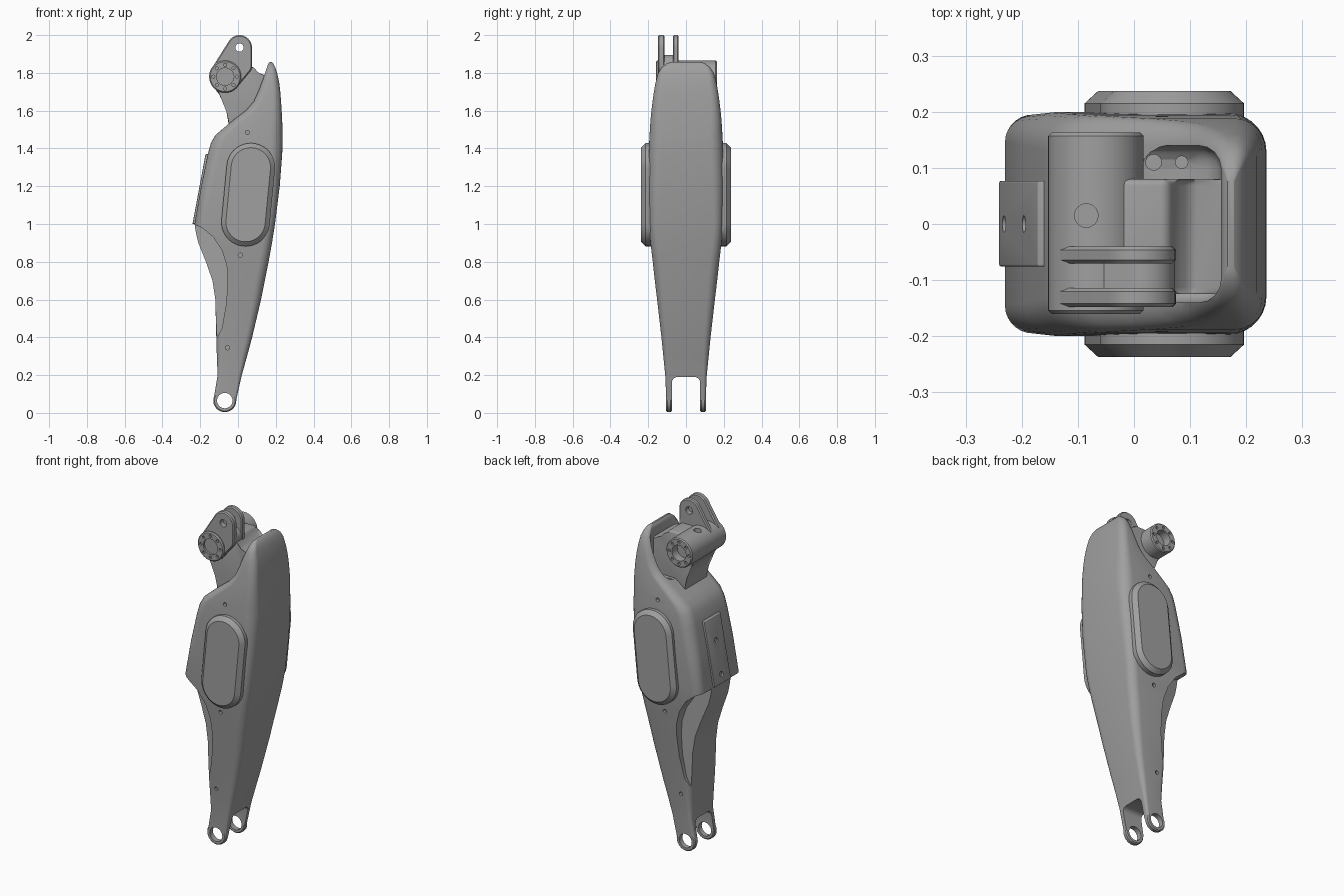
import bpy, bmesh, math
from mathutils import Vector, Matrix

cube = bpy.data.objects.get("Cube")
if cube:
    bpy.data.objects.remove(cube, do_unlink=True)

GREY = (0.35, 0.35, 0.35, 1)
mat = bpy.data.materials.new("machined grey")
mat.use_nodes = True
mat.diffuse_color = GREY
bsdf = mat.node_tree.nodes["Principled BSDF"]
bsdf.inputs["Base Color"].default_value = GREY
bsdf.inputs["Roughness"].default_value = 0.6
parts = []


def finish(bm, name):
    """Turn a bmesh into an object"""
    bmesh.ops.recalc_face_normals(bm, faces=bm.faces)
    me = bpy.data.meshes.new(name)
    bm.to_mesh(me)
    bm.free()
    me.materials.append(mat)
    ob = bpy.data.objects.new(name, me)
    bpy.context.collection.objects.link(ob)
    parts.append(ob)
    return ob


def hull(name, circles, layers, seg=40):
    """Convex plate around (x, z, r) circles, stacked in (y, inset) layers"""
    bm = bmesh.new()
    for y, inset in layers:
        for x, z, r in circles:
            for i in range(seg):
                a = math.tau * i / seg
                bm.verts.new((x + (r - inset) * math.cos(a), y, z + (r - inset) * math.sin(a)))
    res = bmesh.ops.convex_hull(bm, input=bm.verts)
    loose = {g for g in res["geom_interior"] if isinstance(g, bmesh.types.BMVert)}
    bmesh.ops.delete(bm, geom=list(loose), context="VERTS")
    bmesh.ops.dissolve_limit(bm, angle_limit=0.01, verts=bm.verts, edges=bm.edges)
    return finish(bm, name)


def plate(name, y0, y1):
    return [(y0, 0.006), (y0 + 0.006, 0), (y1 - 0.006, 0), (y1, 0.006)]


def prism(name, profile, y0, y1, lean=0.0, bevel=0.0):
    """Extrude an (x, z) profile along y; lean slants the inner face"""
    bm = bmesh.new()
    rows = [[bm.verts.new((x, y + k * (x + 0.24), z)) for x, z in profile]
            for y, k in ((y0, lean), (y1, 0))]
    bm.faces.new(rows[0])
    bm.faces.new(rows[1][::-1])
    n = len(profile)
    for i in range(n):
        j = (i + 1) % n
        bm.faces.new((rows[0][i], rows[1][i], rows[1][j], rows[0][j]))
    if bevel:
        bmesh.ops.bevel(bm, geom=bm.edges[:], offset=bevel, segments=4, profile=0.5, affect="EDGES")
    return finish(bm, name)


def block(name, lo, hi, bevel):
    return prism(name, [(lo[0], lo[2]), (hi[0], lo[2]), (hi[0], hi[2]), (lo[0], hi[2])],
                 lo[1], hi[1], bevel=bevel)


def rod(pos, direction, r, depth):
    """Cylindrical cutter centred on a point"""
    bm = bmesh.new()
    turn = Vector(direction).to_track_quat("Z", "Y").to_matrix().to_4x4()
    bmesh.ops.create_cone(bm, cap_ends=True, segments=24, radius1=r, radius2=r,
                          depth=depth, matrix=Matrix.Translation(pos) @ turn)
    return finish(bm, "hole_cutter")


def cut(ob, cutters):
    """Subtract cutters and bake the result"""
    for c in cutters:
        c.hide_render = True
        mod = ob.modifiers.new("cut", "BOOLEAN")
        mod.operation, mod.solver, mod.object = "DIFFERENCE", "EXACT", c
    dg = bpy.context.evaluated_depsgraph_get()
    me = bpy.data.meshes.new_from_object(ob.evaluated_get(dg))
    ob.modifiers.clear()
    ob.data = me
    for c in cutters:
        parts.remove(c)
        bpy.data.objects.remove(c, do_unlink=True)


# Main shell: rounded rectangles lofted upward (z, back x, front x, half width, corner)
SECTIONS = [
    (.065, -.13, -.01, .104, .012), (.2, -.108, .02, .11, .02), (.3, -.112, .048, .12, .03),
    (.4, -.115, .075, .13, .035), (.6, -.12, .122, .153, .045), (.7, -.135, .142, .165, .05),
    (.8, -.17, .162, .176, .05), (.9, -.21, .18, .188, .05), (.95, -.222, .188, .192, .05),
    (1, -.23, .196, .195, .05), (1.2, -.195, .221, .2, .06), (1.37, -.16, .234, .197, .065),
    (1.43, -.143, .236, .195, .065), (1.47, -.12, .236, .193, .065), (1.5, -.085, .235, .191, .06),
    (1.55, -.025, .234, .188, .055), (1.6, .04, .231, .183, .05), (1.65, .083, .228, .177, .045),
    (1.7, .105, .224, .17, .042), (1.75, .122, .218, .161, .04), (1.8, .142, .207, .147, .03),
    (1.83, .153, .197, .127, .02), (1.85, .161, .186, .1, .01), (1.857, .167, .178, .08, .005)]
bm = bmesh.new()
rings = []
for z, x0, x1, hy, r in SECTIONS:
    ring = []
    for q, (cx, cy) in enumerate([(x1 - r, hy - r), (x0 + r, hy - r),
                                  (x0 + r, r - hy), (x1 - r, r - hy)]):
        for i in range(8):
            a = math.pi / 2 * (q + i / 7)
            ring.append(bm.verts.new((cx + r * math.cos(a), cy + r * math.sin(a), z)))
    rings.append(ring)
for a, b in zip(rings, rings[1:]):
    for i in range(len(a)):
        j = (i + 1) % len(a)
        bm.faces.new((a[i], a[j], b[j], b[i]))
bm.faces.new(rings[0][::-1])
bm.faces.new(rings[-1])
shell = finish(bm, "main_shell")

# Rear side scoops, fork slot, top pocket, pin hole and screw holes
SCOOP = [(-.3, 1), (-.24, 1), (-.19, .98), (-.13, .93), (-.085, .86), (-.06, .78),
         (-.055, .7), (-.062, .58), (-.085, .45), (-.11, .4), (-.3, .4)]
cutters = [prism("scoop_cutter", SCOOP, s * 0.085, s * 0.4, s * 0.2) for s in (1, -1)]
cutters.append(block("slot_cutter", (-.4, -.075, -.2), (.4, .075, .19), 0.03))
cutters.append(block("pocket_cutter", (-.06, -.14, 1.58), (.155, .14, 2.1), 0.04))
cutters.append(rod((-.07, 0, .065), (0, 1, 0), 0.041, 0.6))
for s in (1, -1):
    for x, y, z in ((.05, .19, 1.485), (.012, .178, .835), (-.055, .124, .345)):
        cutters.append(rod((x, s * y, z), (0, 1, 0), 0.011, 0.03))
cutters += [rod((.035, .11, 1.58), (0, 0, 1), 0.014, 0.06),
            rod((.085, .11, 1.58), (0, 0, 1), 0.011, 0.06)]
cut(shell, cutters)

# Lower fork eyes
for side, s in (("left", 1), ("right", -1)):
    lo, hi = sorted((s * 0.075, s * 0.105))
    eye = hull(side + "_fork_eye" if s > 0 else "right_fork_eye", [(-.07, .065, .061)],
               plate("eye", lo, hi))
    cut(eye, [rod((-.07, 0, .065), (0, 1, 0), 0.041, 0.6)])

# Side covers with chamfered rims
for name, s in (("back_cover", 1), ("front_cover", -1)):
    hull(name, [(.068, 1.3, .128), (.04, 1.01, .128)],
         [(s * 0.15, 0), (s * 0.215, 0), (s * 0.237, 0.024)], 64)

# Rear mounting plate
pad = prism("rear_mounting_plate", [(-.241, 1), (-.172, 1.37), (-.13, 1.37), (-.2, 1)],
            -.076, .077, bevel=0.004)
cut(pad, [rod((x, 0, z), (1, 0, -.19), 0.015, 0.03) for x, z in ((-.231, 1.05), (-.195, 1.24))])

# Neck rising from the shell to the upper joint
NECK = [(-.05, 1.48), (-.05, 1.6), (-.075, 1.66), (-.12, 1.71), (-.1, 1.8), (-.02, 1.85),
        (.06, 1.85), (.075, 1.82), (.1, 1.792), (.17, 1.785), (.18, 1.48)]
prism("neck", NECK, -.125, .08, bevel=0.012)

# Upper joint barrel with bearing recesses and bolt holes
barrel = hull("joint_barrel", [(-.068, 1.78, .085)], plate("barrel", -.16, .163), 64)
cutters = [rod((-.068, -.16, 1.78), (0, 1, 0), 0.046, 0.03),
           rod((-.068, .163, 1.78), (0, 1, 0), 0.046, 0.1),
           rod((-.085, .015, 1.86), (0, 0, 1), 0.021, 0.08)]
for y in (-.16, .163):
    for i in range(8):
        a = math.tau * i / 8
        cutters.append(rod((-.068 + .063 * math.cos(a), y, 1.78 + .063 * math.sin(a)),
                           (0, 1, 0), 0.008, 0.02))
cut(barrel, cutters)

# Clevis lugs on the joint and the web between them
for name, y0, y1 in (("front_clevis_lug", -.148, -.114), ("rear_clevis_lug", -.07, -.04)):
    lug = hull(name, [(-.068, 1.78, .084), (.008, 1.934, .066), (.02, 1.84, .055)],
               plate(name, y0, y1))
    cut(lug, [rod((.008, -.1, 1.934), (0, 1, 0), 0.022, 0.3)])
hull("clevis_web", [(-.06, 1.78, .07), (.018, 1.84, .055)], [(-.13, 0), (-.05, 0)])

# Smooth shading with crisp edges
for ob in bpy.context.selected_objects:
    ob.select_set(False)
for ob in parts:
    ob.select_set(True)
bpy.context.view_layer.objects.active = shell
bpy.ops.object.shade_smooth_by_angle(angle=math.radians(32))
